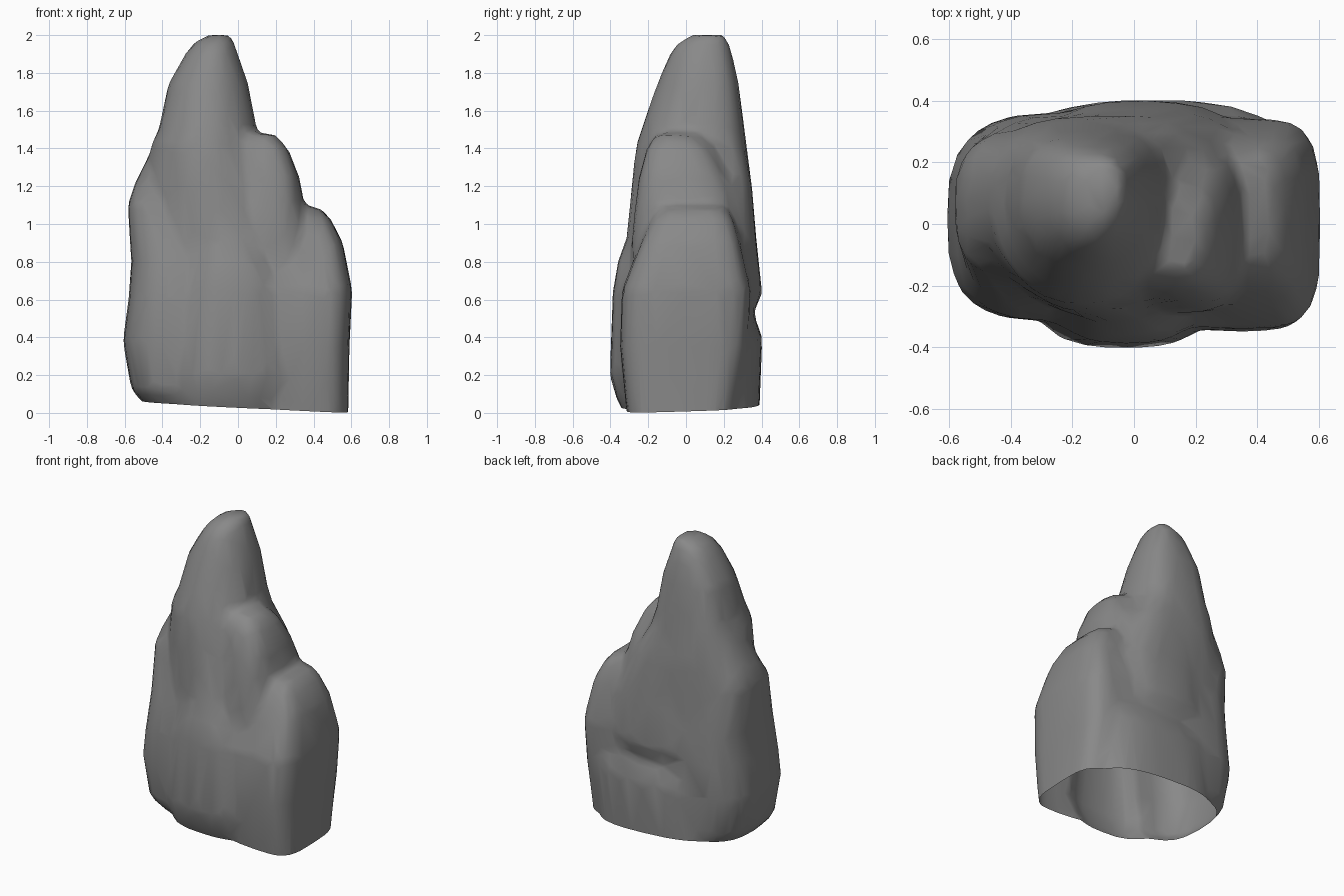
import bpy
import bmesh
from math import cos, sin, tau, copysign

cube = bpy.data.objects.get("Cube")
if cube:
    bpy.data.objects.remove(cube, do_unlink=True)

# Single stone colour
STONE = (0.25, 0.25, 0.25, 1.0)
stone = bpy.data.materials.new("grey stone")
stone.use_nodes = True
stone.diffuse_color = STONE
shader = stone.node_tree.nodes["Principled BSDF"]
shader.inputs["Base Color"].default_value = STONE
shader.inputs["Roughness"].default_value = 0.9

SIDES = 24


def add_lump(bm, front, back, rings):
    """Closed loft with front and back squareness.

    Each ring is (z, x min, x max, y min, y max)."""
    loops = []
    for z, x0, x1, y0, y1 in rings:
        loop = []
        for i in range(SIDES):
            c, s = cos(tau * i / SIDES), sin(tau * i / SIDES)
            power = 2 / (front if s < 0 else back)
            u = copysign(abs(c) ** power, c)
            v = copysign(abs(s) ** power, s)
            loop.append(bm.verts.new(((x0 + x1 + u * (x1 - x0)) / 2,
                                      (y0 + y1 + v * (y1 - y0)) / 2, z)))
        loops.append(loop)
    for low, high in zip(loops, loops[1:]):
        for i in range(SIDES):
            j = (i + 1) % SIDES
            bm.faces.new((low[i], low[j], high[j], high[i]))
    bm.faces.new(loops[0][::-1])
    bm.faces.new(loops[-1])


# Tall peak
spire = [(-.1, -.45, .2, -.2, .33), (.7, -.48, .34, -.3, .35),
         (.94, -.48, .33, -.315, .355), (1.2, -.48, .22, -.29, .35),
         (1.42, -.46, .13, -.265, .32), (1.5, -.42, .1, -.24, .31),
         (1.74, -.37, .055, -.155, .28), (1.9, -.28, 0, -.09, .245),
         (1.965, -.23, -.02, -.04, .225), (2.003, -.15, -.04, .03, .2)]

# Two steps descending on the left side
upper_step = [(.3, 0, .34, -.27, .3), (.9, 0, .36, -.29, .3),
              (1.1, 0, .35, -.27, .28), (1.25, 0, .325, -.25, .22),
              (1.4, 0, .265, -.21, .14), (1.475, 0, .2, -.16, .06)]
lower_step = [(-.1, .1, .58, -.3, .25), (.05, .1, .585, -.32, .27),
              (.35, .1, .59, -.35, .33), (.65, .1, .605, -.34, .345),
              (.9, .12, .555, -.24, .29), (1.03, .15, .49, -.18, .25),
              (1.09, .2, .43, -.12, .21)]

# Broad flank on the right side
flank = [(-.1, -.36, .1, -.14, .28), (.12, -.565, .1, -.3, .34),
         (.38, -.61, .1, -.315, .36), (.6, -.58, .1, -.315, .36),
         (.8, -.565, .1, -.28, .35), (1.1, -.585, 0, -.18, .31),
         (1.22, -.545, 0, -.11, .29), (1.37, -.47, 0, -.05, .27)]

# Bulging front slab
front_slab = [(-.1, -.3, .22, -.28, .1), (.08, -.33, .25, -.37, .1),
              (.2, -.34, .28, -.404, .1), (.65, -.28, .23, -.388, .1),
              (.8, -.24, .18, -.362, .1), (.94, -.17, .1, -.31, .1)]

# Overhanging back mass above a sloping ledge
back_mass = [(.44, -.1, .2, 0, .31), (.54, -.24, .31, 0, .36),
             (.63, -.3, .35, 0, .404), (.9, -.3, .34, 0, .375),
             (1.2, -.3, .22, 0, .35), (1.37, -.25, .12, 0, .32)]
back_ledge = [(-.1, -.4, .46, 0, .385), (.4, -.38, .5, 0, .404),
              (.52, -.3, .5, 0, .36), (.75, -.1, .49, 0, .33),
              (.95, 0, .44, 0, .3)]

bm = bmesh.new()
for front, back, lump in ((1.9, 3, spire), (3, 2.6, upper_step),
                          (4, 4, lower_step), (3.1, 2.8, flank),
                          (2.8, 2.8, front_slab), (2.8, 2.8, back_mass),
                          (2.6, 2.6, back_ledge)):
    add_lump(bm, front, back, lump)
mesh = bpy.data.meshes.new("rock lumps")
bm.to_mesh(mesh)
bm.free()
rock = bpy.data.objects.new("rock", mesh)
bpy.context.collection.objects.link(rock)

# Fuse the lumps, wear them down, then simplify to broad planes
fuse = rock.modifiers.new("fuse", 'REMESH')
fuse.mode = 'VOXEL'
fuse.voxel_size = 0.025
wear = rock.modifiers.new("wear", 'SMOOTH')
wear.factor = 0.5
wear.iterations = 12
simplify = rock.modifiers.new("simplify", 'DECIMATE')
simplify.ratio = 0.06
graph = bpy.context.evaluated_depsgraph_get()
fused = bpy.data.meshes.new_from_object(rock.evaluated_get(graph))
rock.modifiers.clear()

# Cut the underside open along a slight slope
bm = bmesh.new()
bm.from_mesh(fused)
bmesh.ops.bisect_plane(bm, geom=bm.verts[:] + bm.edges[:] + bm.faces[:],
                       plane_co=(0, 0, .037), plane_no=(.05, -.03, 1),
                       clear_inner=True)
for face in bm.faces:
    face.smooth = True
bm.to_mesh(fused)
bm.free()
rock.data = fused
fused.materials.clear()
fused.materials.append(stone)
bpy.data.meshes.remove(mesh)
fused.name = "rock"
